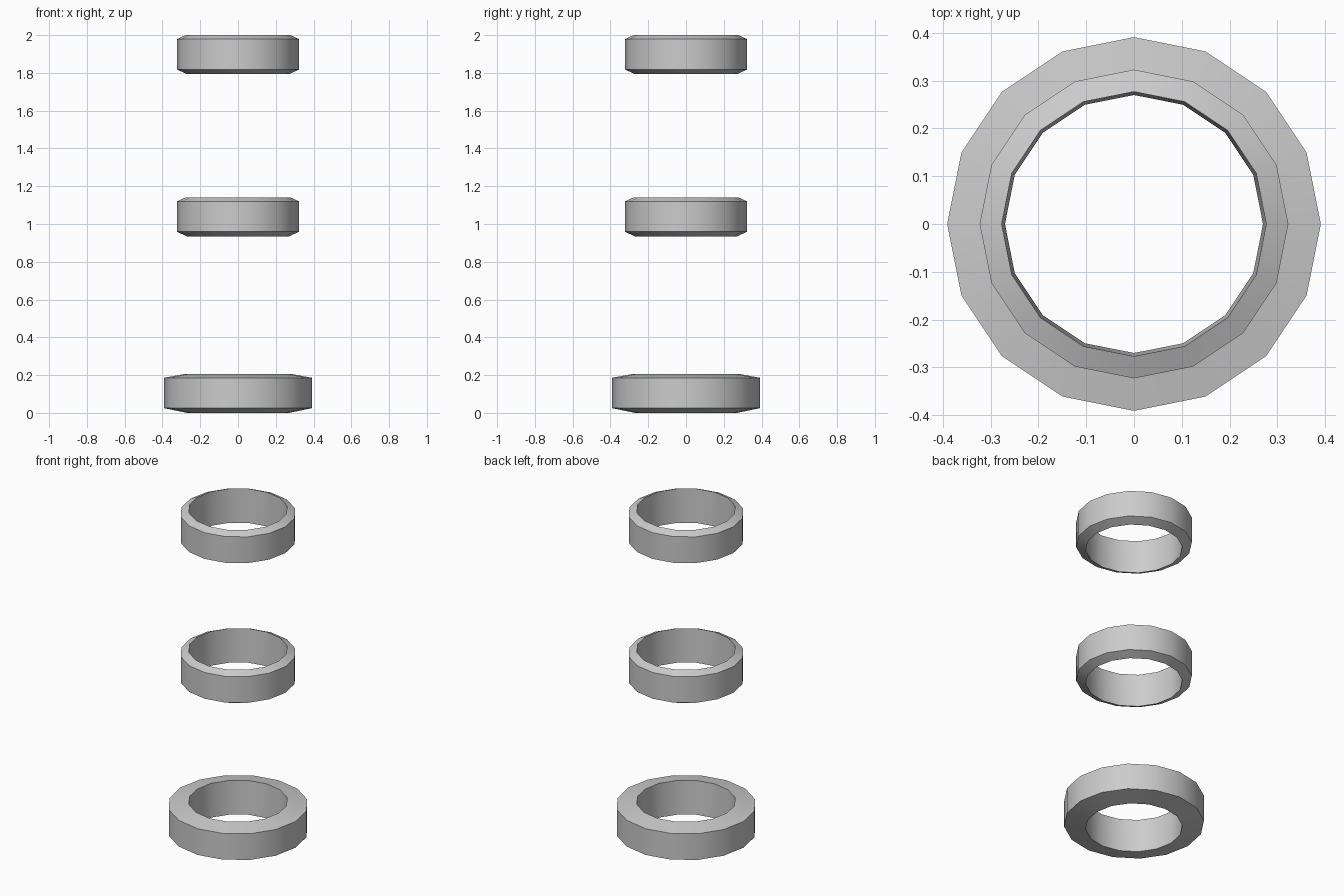
import bpy, bmesh
from math import cos, sin, pi, radians

if "Cube" in bpy.data.objects:
    bpy.data.objects.remove(bpy.data.objects["Cube"])

SIDES = 16


def ring(name, z, outer):
    # Revolve a four-point section: sloped top and bottom, nearly straight bore
    profile = [(0.270, z), (outer, z + 0.025), (outer, z + 0.186), (0.277, z + 0.207)]
    bm = bmesh.new()
    loops = [[bm.verts.new((r * cos(2 * pi * i / SIDES), r * sin(2 * pi * i / SIDES), h))
              for r, h in profile] for i in range(SIDES)]
    for i in range(SIDES):
        a, b = loops[i], loops[(i + 1) % SIDES]
        for j in range(4):
            k = (j + 1) % 4
            bm.faces.new((a[j], b[j], b[k], a[k]))
    bmesh.ops.recalc_face_normals(bm, faces=bm.faces)
    mesh = bpy.data.meshes.new(name)
    bm.to_mesh(mesh)
    bm.free()
    obj = bpy.data.objects.new(name, mesh)
    bpy.context.collection.objects.link(obj)
    # Soft around the circumference, crisp at the rims
    bpy.ops.object.select_all(action='DESELECT')
    obj.select_set(True)
    bpy.context.view_layer.objects.active = obj
    bpy.ops.object.shade_smooth_by_angle(angle=radians(30))


# Wide base ring and two narrower bands above it
ring("base_ring", 0.0, 0.391)
ring("middle_ring", 0.934, 0.323)
ring("top_ring", 1.793, 0.323)
